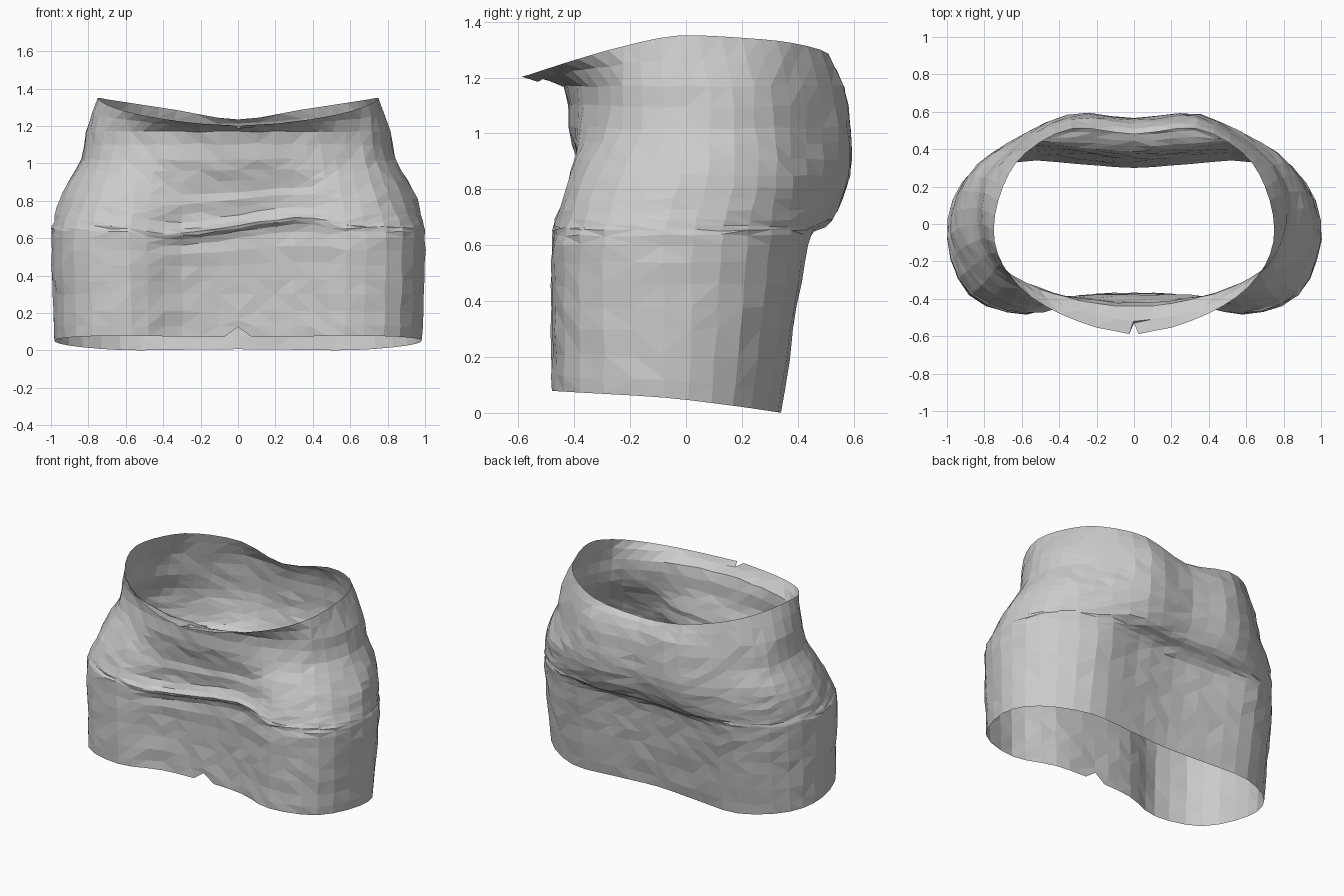
import bpy, bmesh, math, random
from mathutils import Vector

if "Cube" in bpy.data.objects:
    bpy.data.objects.remove(bpy.data.objects["Cube"])

random.seed(4)
COL_STEPS = 3

# Half outlines seen from above: front centre -> side -> back centre
THIGH = [(0, -.37), (.3, -.39), (.58, -.48), (.88, -.38), (1, -.08), (.92, .22), (.64, .42), (.3, .41), (0, .39)]
HIP = [(0, -.38), (.3, -.38), (.55, -.41), (.8, -.31), (.94, -.02), (.87, .26), (.68, .43), (.36, .58), (0, .56)]
WAIST = [(0, -.42), (.3, -.4), (.52, -.35), (.74, -.23), (.84, 0), (.8, .25), (.62, .43), (.35, .58), (0, .56)]
RIM = [(0, -.59), (.3, -.52), (.55, -.39), (.7, -.22), (.75, -.03), (.7, .2), (.58, .38), (.33, .51), (0, .48)]


def spline(a, b, c, d, t):
    return 0.5 * (2 * b + (c - a) * t + (2 * a - 5 * b + 4 * c - d) * t * t
                  + (3 * b - 3 * c + d - a) * t ** 3)


def bell(v, centre, width):
    return math.exp(-((v - centre) / width) ** 2)


def hem_z(x, y):
    return .05 - (.06 if y < 0 else .145) * y


def rim_z(x, y):
    if y < -.03:
        return 1.35 - .15 * ((-y - .03) / .56) ** 1.3
    return 1.235 + .115 * x / .75


def narrowed(outline, lower):
    """Thigh outline pulled in behind towards the hem."""
    return [(x * (1 - .02 * lower), y - .1 * lower * (y > .3) - .06 * lower * (0 < y < .3))
            for x, y in outline]


def ring(outline, height):
    """Mirror a half outline and smooth it into a closed ring."""
    half = [Vector((x, y, height(x, y))) for x, y in outline]
    pts = half + [Vector((-p.x, p.y, p.z)) for p in half[-2:0:-1]]
    n = len(pts)
    return [spline(*(pts[(j + k) % n] for k in (-1, 0, 1, 2)), s / COL_STEPS)
            for j in range(n) for s in range(COL_STEPS)]


def level(z):
    return lambda x, y: z


# The seat overhangs at the back only; front and sides blend gently
overhang = []
for (a, b), (c, d) in zip(THIGH, HIP):
    m = .65 if b > .3 else .25
    overhang.append((a + (c - a) * m, b + (d - b) * m))
neck = [(x * .965, y * .965 - .035 * bell(x, 0, .4) * (y < 0)) for x, y in WAIST]

# Rings with the number of rows up to the next one
stack = [
    (ring(narrowed(THIGH, .9), hem_z), 3),
    (ring(narrowed(THIGH, .45), level(.3)), 4),
    (ring(THIGH, level(.6)), 4),
    (ring(overhang, level(.69)), 4),
    (ring(HIP, level(.85)), 3),
    (ring(WAIST, level(1.02)), 2),
    (ring(neck, level(1.17)), 2),
    (ring(RIM, rim_z), 1),
]

# Loft between the rings
rows, last = [], len(stack) - 1
for i in range(last):
    steps = stack[i][1]
    quad = [stack[min(max(i + k, 0), last)][0] for k in (-1, 0, 1, 2)]
    for s in range(steps):
        rows.append([spline(*ps, s / steps) for ps in zip(*quad)])
rows.append(stack[-1][0])

# Slanting folds across the front, plus slight cloth irregularity
for r, row in enumerate(rows):
    for p in row:
        if p.y < -.2 and abs(p.x) < .55:
            w = 1 - (abs(p.x) / .55) ** 3
            z = p.z
            p.y -= w * (.05 * bell(z, .665, .028) + .02 * bell(z, .56, .03) + .012 * bell(z, .8, .03))
            p.z += w * .17 * p.x * bell(z, .68, .2)
        if 0 < r < len(rows) - 1:
            p += Vector([random.uniform(-.005, .005) for _ in range(3)])

# Small notches at the front of the hem and waistband
hem, rim = rows[0], rows[-1]
hem[0].z, rows[1][0].z = .125, .16
rim[0].y, rim[0].z = -.53, 1.185
for side in (1, -1):
    hem[side].x = .075 * side
    rim[side].xyz = (.025 * side, -.588, 1.203)

# Open cloth shell with flat triangular facets
bm = bmesh.new()
grid = [[bm.verts.new(p) for p in row] for row in rows]
for a, b in zip(grid, grid[1:]):
    for j in range(len(a)):
        bm.faces.new((a[j - 1], a[j], b[j], b[j - 1]))
bmesh.ops.triangulate(bm, faces=bm.faces[:], quad_method='BEAUTY')
mesh = bpy.data.meshes.new("short_skirt")
bm.to_mesh(mesh)
bm.free()
bpy.context.collection.objects.link(bpy.data.objects.new("short_skirt", mesh))
